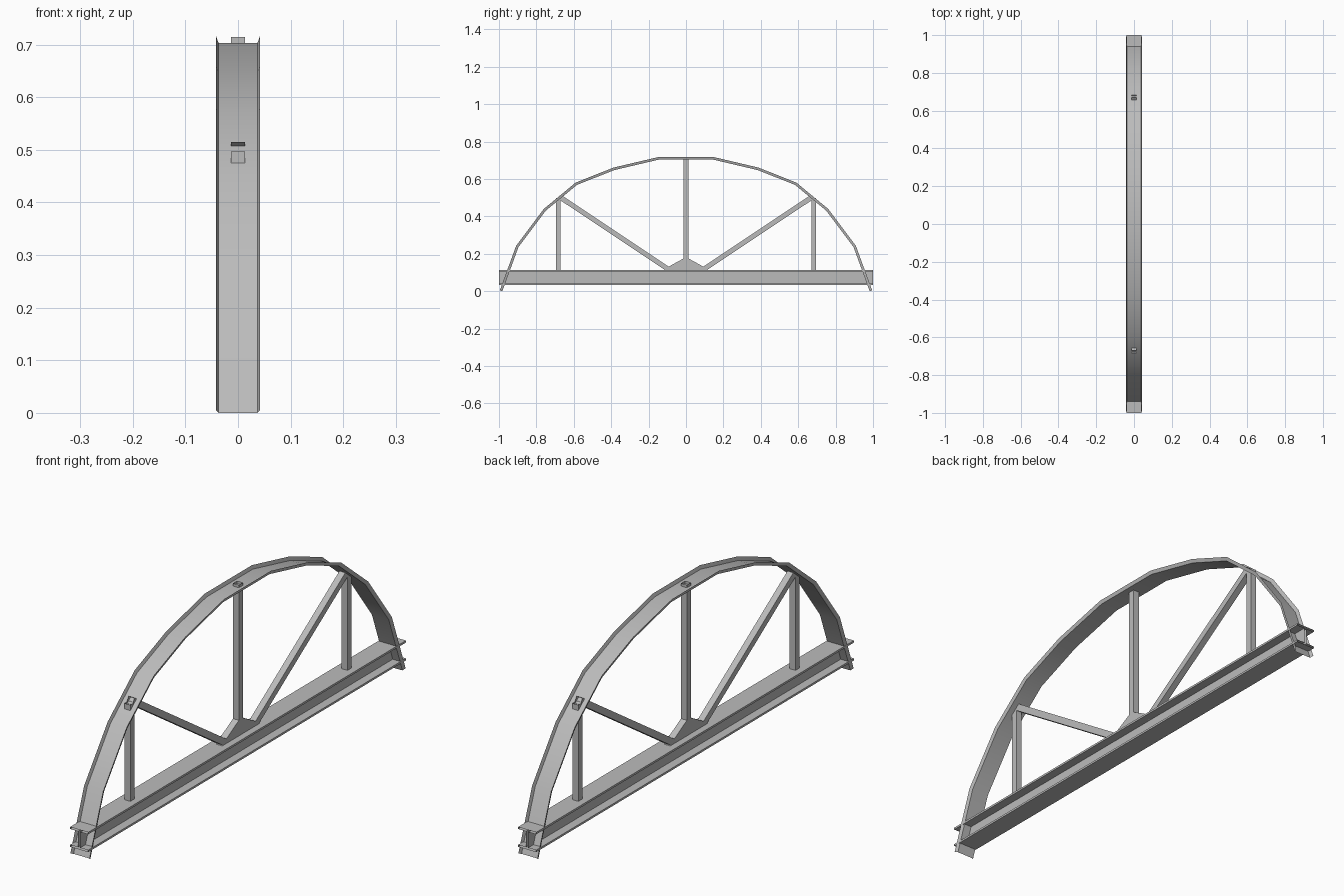
import bpy, bmesh
from mathutils import Vector

cube = bpy.data.objects.get("Cube")
if cube:
    bpy.data.objects.remove(cube)

steel = bpy.data.materials.new("grey steel")
steel.use_nodes = True
colour = (0.5, 0.5, 0.5, 1)
steel.diffuse_color = colour
steel.node_tree.nodes["Principled BSDF"].inputs["Base Color"].default_value = colour


def sweep(name, section, path, closed=True, caps=False):
    """Sweep a section (x, outward) along a path of (y, z) points with mitred joints."""
    bm = bmesh.new()
    pts = [Vector(p) for p in path]
    dirs = [(b - a).normalized() for a, b in zip(pts, pts[1:])]
    rings = []
    for i, p in enumerate(pts):
        d0, d1 = dirs[max(i - 1, 0)], dirs[min(i, len(dirs) - 1)]
        n0, n1 = Vector((-d0.y, d0.x)), Vector((-d1.y, d1.x))
        n = (n0 + n1) / (1 + n0.dot(n1))
        rings.append([bm.verts.new((x, p.x + n.x * h, p.y + n.y * h)) for x, h in section])
    count = len(section)
    for a, b in zip(rings, rings[1:]):
        for i in range(count if closed else count - 1):
            j = (i + 1) % count
            bm.faces.new((a[i], a[j], b[j], b[i]))
    if caps:
        bm.faces.new(rings[0])
        bm.faces.new(rings[-1])
    if closed:
        bmesh.ops.recalc_face_normals(bm, faces=bm.faces)
    return finish(name, bm)


def finish(name, bm):
    mesh = bpy.data.meshes.new(name)
    bm.to_mesh(mesh)
    bm.free()
    mesh.materials.append(steel)
    obj = bpy.data.objects.new(name, mesh)
    bpy.context.collection.objects.link(obj)
    return obj


# Arch: thin trough with flared lips, following the lower floor line
half = [(-0.982, 0), (-0.896, 0.235), (-0.75, 0.43), (-0.583, 0.568),
        (-0.384, 0.647), (-0.146, 0.703)]
arch_path = half + [(-y, z) for y, z in reversed(half)]
trough = [(-0.042, 0.014), (-0.037, 0), (0.037, 0), (0.042, 0.014)]
arch = sweep("arch_band", trough, arch_path, closed=False)
bpy.context.view_layer.objects.active = arch
arch.select_set(True)
bpy.ops.object.shade_smooth_by_angle()

# Bottom chord: I-beam with open ends
w, t, f = 0.04, 0.005, 0.008
low, high = 0.034, 0.113
right = [(w, low), (w, low + f), (t, low + f), (t, high - f), (w, high - f), (w, high)]
i_section = right + [(-x, z) for x, z in reversed(right)]
sweep("bottom_beam", i_section, [(-1, 0), (1, 0)])

# Posts and diagonals: square tubes
r = 0.013
tube = [(-r, -r), (r, -r), (r, r), (-r, r)]
sweep("centre_post", tube, [(0, high), (0, 0.714)])
for side, label in ((-1, "front"), (1, "back")):
    sweep(label + "_post", tube, [(side * 0.683, high), (side * 0.683, 0.497)])
    sweep(label + "_diagonal", tube, [(side * 0.09, 0.114), (side * 0.676, 0.504)])

# Gusset at the foot of the centre post
bm = bmesh.new()
outline = [(-0.118, high), (0.118, high), (0.1, 0.127), (0, 0.182), (-0.1, 0.127)]
face = bm.faces.new([bm.verts.new((-r, y, z)) for y, z in outline])
extruded = bmesh.ops.extrude_face_region(bm, geom=[face])["geom"]
bmesh.ops.translate(bm, vec=(2 * r, 0, 0),
                    verts=[v for v in extruded if isinstance(v, bmesh.types.BMVert)])
bmesh.ops.recalc_face_normals(bm, faces=bm.faces)
finish("gusset", bm)
